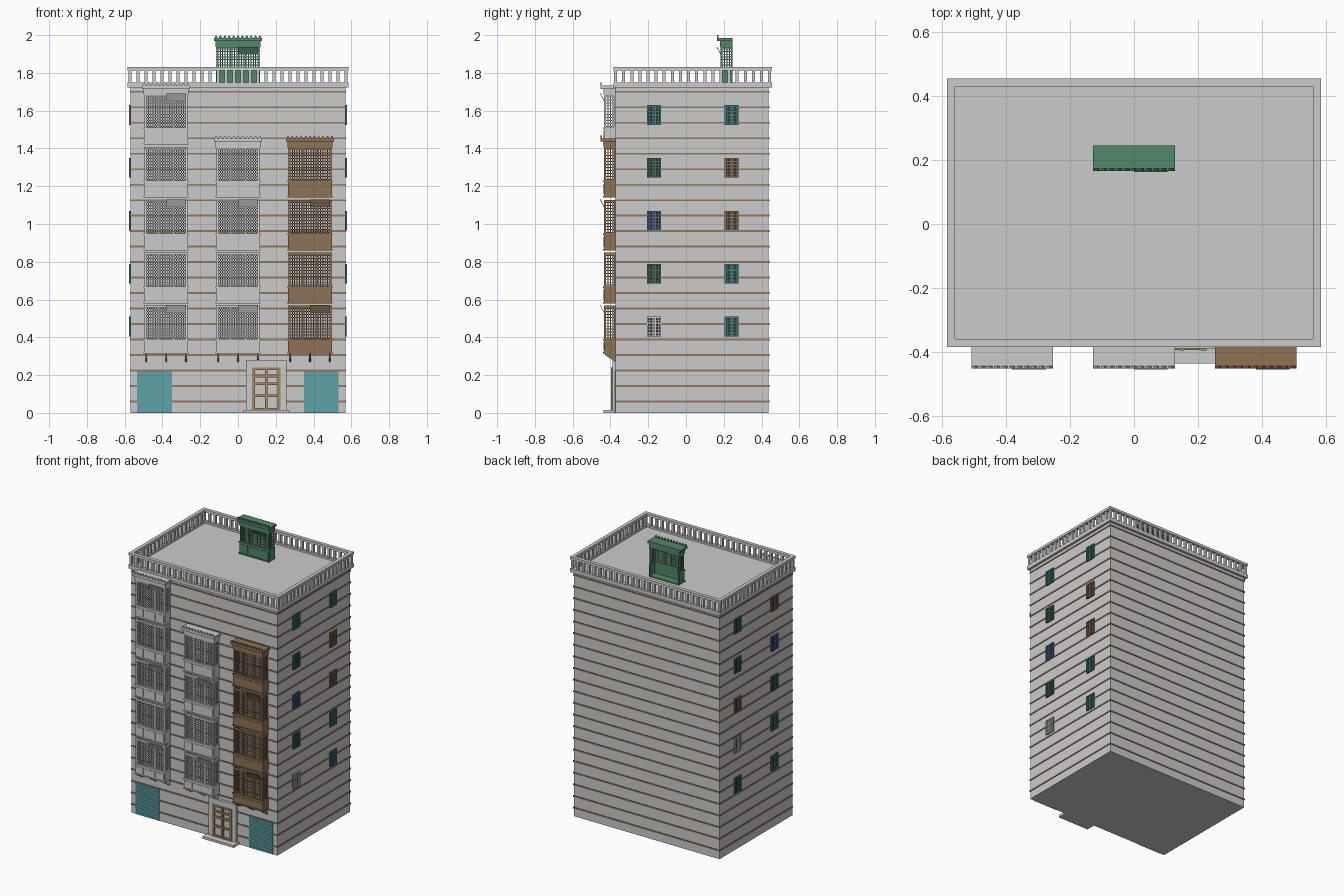
import bpy, bmesh, math

if "Cube" in bpy.data.objects:
    bpy.data.objects.remove(bpy.data.objects["Cube"])

MATS = {}
COL = {"brown": (.27, .17, .09), "green": (.085, .25, .145), "teal": (.11, .36, .39),
       "sidegreen": (.05, .17, .09), "sideteal": (.05, .24, .22), "blue": (.07, .15, .3),
       "band": (.3, .19, .11), "wood": (.38, .25, .11), "dark": (.03, .03, .03)}


def mat(key):
    if key not in MATS:
        m = bpy.data.materials.new(key)
        m.diffuse_color = (*COL[key], 1)
        m.use_nodes = True
        m.node_tree.nodes["Principled BSDF"].inputs["Base Color"].default_value = m.diffuse_color
        MATS[key] = m
    return MATS[key]


def add_prism(bm, pts, vec):
    """Extrude a flat polygon of 3D points along a vector."""
    f = bm.faces.new([bm.verts.new(p) for p in pts])
    r = bmesh.ops.extrude_face_region(bm, geom=[f], use_keep_orig=True)
    vs = [e for e in r["geom"] if isinstance(e, bmesh.types.BMVert)]
    bmesh.ops.translate(bm, verts=vs, vec=vec)


def part(name, boxes=(), color=None, prisms=()):
    """Boxes are (x0, x1, y0, y1, z0, z1); prisms are (points, vector)."""
    bm = bmesh.new()
    for x0, x1, y0, y1, z0, z1 in boxes:
        add_prism(bm, [(x0, y0, z0), (x1, y0, z0), (x1, y1, z0), (x0, y1, z0)], (0, 0, z1 - z0))
    for pts, vec in prisms:
        add_prism(bm, pts, vec)
    bmesh.ops.recalc_face_normals(bm, faces=bm.faces)
    me = bpy.data.meshes.new(name)
    bm.to_mesh(me)
    bm.free()
    ob = bpy.data.objects.new(name, me)
    bpy.context.collection.objects.link(ob)
    if color:
        me.materials.append(mat(color))
    return ob


def spread(a, b, n):
    return [a + (b - a) * i / (n - 1) for i in range(n)]


# Main block and thin horizontal courses
X, Y0, Y1 = .568, -.372, .438
part("main_block", [(-X, X, Y0, Y1, 0, 1.735)])
e = .004
part("wall_bands", [(-X - e, X + e, Y0 - e, Y1 + e, z - .005, z + .005)
                    for z in spread(.06, 1.70, 21)], "band")

# Roof parapet: two rails with balusters between
PX, PY0, PY1, T = .585, -.385, .455, .025


def ring(z0, z1):
    return [(-PX, PX, PY0, PY0 + T, z0, z1), (-PX, PX, PY1 - T, PY1, z0, z1),
            (-PX, -PX + T, PY0 + T, PY1 - T, z0, z1), (PX - T, PX, PY0 + T, PY1 - T, z0, z1)]


part("parapet_rails", ring(1.722, 1.748) + ring(1.812, 1.83))
bal, w, d = [], .008, .004
for x in spread(-PX + .012, PX - .012, 28):
    for y in (PY0, PY1 - T):
        bal.append((x - w, x + w, y + d, y + T - d, 1.745, 1.815))
for y in spread(PY0 + .012, PY1 - .012, 20)[1:-1]:
    for x in (-PX, PX - T):
        bal.append((x + d, x + T - d, y - w, y + w, 1.745, 1.815))
part("parapet_balusters", bal)


# One storey of a latticed bay window: panelled base, lattice screen, optional flap
def bay_storey(name, cx, yb, z0, zl, zt, flap, col):
    h, f = .116, yb - .062
    l, r = cx - h, cx + h
    base = [(l, r, f, f + .008, z0, zl), (l, l + .008, f, yb, z0, zl), (r - .008, r, f, yb, z0, zl),
            (l, r, f, yb, z0, z0 + .008)]
    for za in (z0, zl - .008):                                  # ledges
        base.append((l - .004, r + .004, f - .005, f, za, za + .008))
    for a, b in ((-.108, -.052), (-.04, .04), (.052, .108)):    # raised panels
        base.append((cx + a, cx + b, f - .003, f, z0 + .018, zl - .018))
    part(name + "_base", base, col)
    g, t = f + .004, .0024
    bars = []
    for x in (l + .002, r - .012):                              # corner and wall posts
        bars += [(x, x + .01, f, f + .01, zl, zt), (x, x + .01, yb - .008, yb, zl, zt)]
    for x in (l + .075, r - .075):
        bars.append((x - .004, x + .004, f, f + .009, zl, zt))
    bars += [(l, r, f, f + .01, zt - .01, zt), (l, l + .01, f, yb, zt - .01, zt),
             (r - .01, r, f, yb, zt - .01, zt)]
    for x in spread(l + .01, r - .01, 18):
        bars.append((x - t, x + t, g, g + .004, zl, zt))
    for z in spread(zl + .006, zt - .015, max(5, round((zt - zl) / .0155))):
        bars += [(l, r, g, g + .004, z - t, z + t), (l + .004, l + .008, g, yb, z - t, z + t),
                 (r - .008, r - .004, g, yb, z - t, z + t)]
    for y in spread(f + .02, yb - .014, 3):
        bars += [(l + .004, l + .008, y - t, y + t, zl, zt), (r - .008, r - .004, y - t, y + t, zl, zt)]
    part(name + "_lattice", bars, col)
    if flap:
        a, b = flap
        pts = [(cx, f - .001, a), (cx, f - .021, b), (cx, f - .018, b + .001), (cx, f + .002, a + .001)]
        part(name + "_flap", (), col, [(pts, (.105, 0, 0))])


# Cornice with a row of small pointed teeth
def bay_cornice(name, cx, yb, z, col):
    boxes = [(cx - .118, cx + .118, yb - .066, yb, z - .002, z + .03),
             (cx - .128, cx + .128, yb - .08, yb, z + .028, z + .044)]
    teeth = []
    for x in spread(cx - .116, cx + .116, 11):
        pts = [(x + a, yb - .08, z + .043 + b) for a, b in
               ((-.009, 0), (.009, 0), (.006, .008), (0, .017), (-.006, .008))]
        teeth.append((pts, (0, .008, 0)))
    part(name + "_cornice", boxes, col, teeth)


# Three wall bays carried on brackets
for name, cx, n, col in (("left_bay", -.381, 5, None), ("middle_bay", 0, 4, None),
                         ("right_bay", .381, 4, "brown")):
    for i in range(n):
        z = .30 + .28 * i
        bay_storey(f"{name}_{i + 1}", cx, Y0, z + (.015 if i == 0 else 0), z + .09, z + .268,
                   (z + .23, z + .27) if i % 2 == 0 else None, col)
    bay_cornice(name, cx, Y0, .30 + .28 * (n - 1) + .268, col)
    part(name + "_brackets", (), col,
         [([(cx + o - .004, Y0, .27), (cx + o - .004, Y0, .316), (cx + o - .004, Y0 - .06, .316),
            (cx + o - .004, Y0 - .055, .305)], (.009, 0, 0)) for o in (-.105, 0, .105)])

# Green lattice unit standing on the roof
bay_storey("roof_screen", 0, .245, 1.735, 1.822, 1.942, (1.90, 1.936), "green")
bay_cornice("roof_screen", 0, .245, 1.94, "green")

# Side windows, listed from top to bottom
RIGHT = ((-.169, ("sideteal", "sidegreen", "blue", "sidegreen", None)),
         (.242, ("sideteal", "brown", "brown", "sideteal", "sideteal")))
LEFT = ((-.169, ("brown", "blue", "sidegreen", "sideteal", "sideteal")),
        (.242, ("sidegreen", "sidegreen", "brown", None, "sidegreen")))
for side, s, cols in (("right", 1, RIGHT), ("left", -1, LEFT)):
    for y, names in cols:
        for i, col in enumerate(names):
            z0, z1 = 1.525 - .28 * i, 1.629 - .28 * i
            y0, y1 = y - .037, y + .037

            def wb(d, a, b, c, e2):
                return (min(s * X, s * (X + d)), max(s * X, s * (X + d)), a, b, c, e2)
            part(f"{side}_window_pane", [wb(.005, y0, y1, z0, z1)], "dark")
            fr = [wb(.01, p - .003, p + .003, z0, z1) for p in (y0 + .003, y, y1 - .003)]
            fr += [wb(.01, y0, y1, p - .003, p + .003) for p in (z0 + .003, z0 + .07, z1 - .003)]
            fr += [wb(.008, p - .0015, p + .0015, z0, z1) for p in spread(y0 + .014, y1 - .014, 4)]
            fr += [wb(.008, y0, y1, p - .0015, p + .0015) for p in spread(z0 + .018, z1 - .018, 5)]
            part(f"{side}_window_frame", fr, col)

# Roller shutters beside the entrance
for name, a, b in (("left_shutter", -.535, -.35), ("right_shutter", .35, .532)):
    part(name, [(a, b, Y0 - .003, Y0, 0, .22)] +
         [(a, b, Y0 - .006, Y0, z, z + .012) for z in spread(.003, .206, 13)], "teal")

# Entrance: surround, wooden double door with pale panels, step
dx = .15
part("door_surround", [(dx - .108, dx - .072, Y0 - .018, Y0, 0, .28), (dx + .072, dx + .108, Y0 - .018, Y0, 0, .28),
                       (dx - .072, dx + .072, Y0 - .018, Y0, .236, .28)])
part("door_panels", [(dx - .072, dx + .072, Y0 - .01, Y0, 0, .24)])
part("door_frame", [(dx + p - q, dx + p + q, Y0 - .024, Y0 - .008, .012, .24)
                    for p, q in ((-.068, .008), (0, .007), (.068, .008))] +
     [(dx - .076, dx + .076, Y0 - .022, Y0 - .008, p - .007, p + .007)
      for p in (.02, .09, .155, .195, .233)], "wood")
part("door_step", [(dx - .122, dx + .122, -.437, Y0, 0, .016)])
